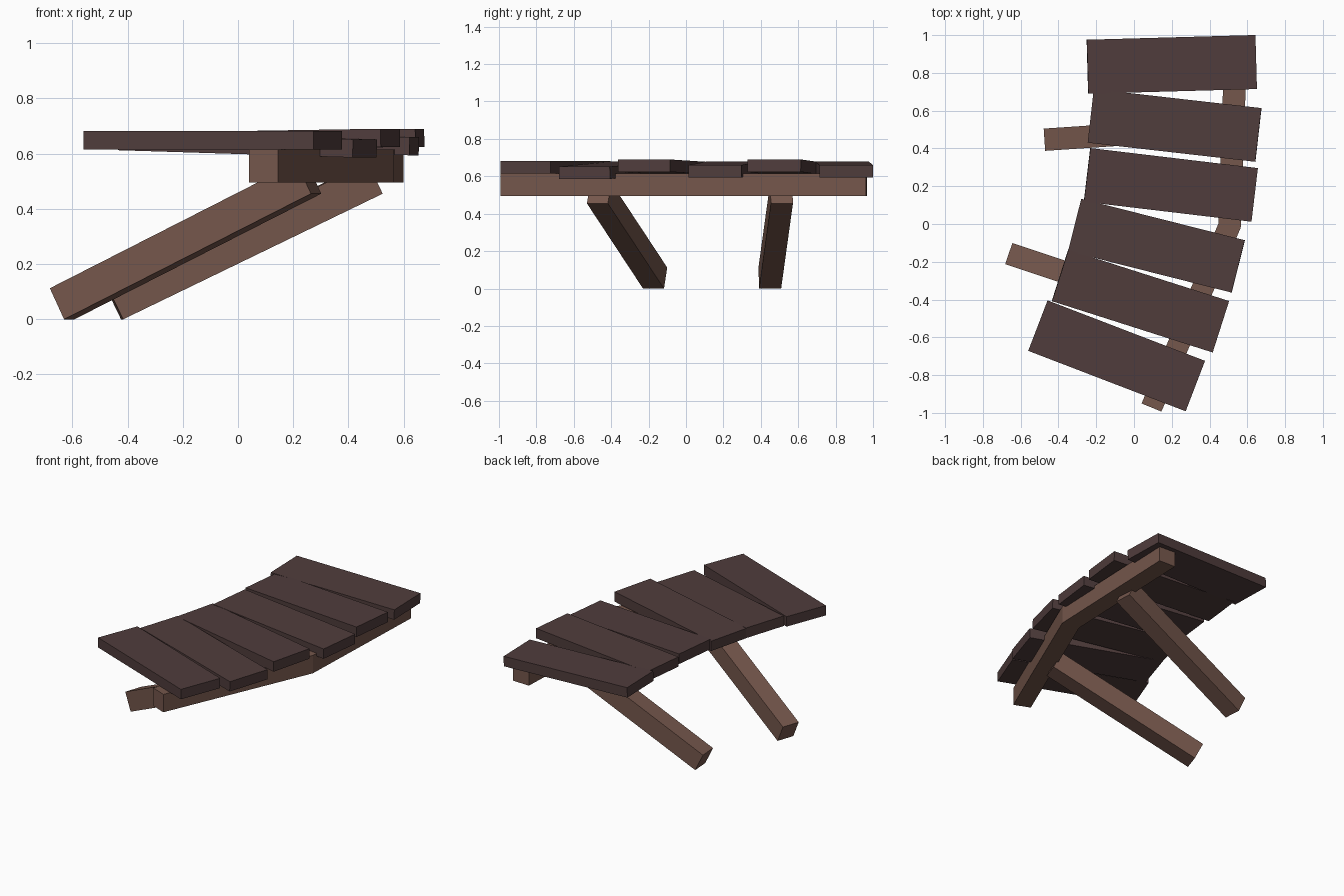
import bpy, bmesh
from math import radians
from mathutils import Vector, Matrix, Euler

cube = bpy.data.objects.get("Cube")
if cube:
    bpy.data.objects.remove(cube, do_unlink=True)


def make_material(name, rgb):
    mat = bpy.data.materials.new(name)
    mat.use_nodes = True
    color = (*rgb, 1)
    mat.diffuse_color = color
    mat.node_tree.nodes["Principled BSDF"].inputs["Base Color"].default_value = color
    return mat


dark_wood = make_material("dark plank wood", (0.08, 0.046, 0.045))
light_wood = make_material("light support wood", (0.178, 0.095, 0.072))


def finish(name, bm, mat):
    bmesh.ops.recalc_face_normals(bm, faces=bm.faces)
    mesh = bpy.data.meshes.new(name)
    bm.to_mesh(mesh)
    bm.free()
    mesh.materials.append(mat)
    obj = bpy.data.objects.new(name, mesh)
    bpy.context.collection.objects.link(obj)
    return obj


def box(name, center, size, rotation, mat):
    bm = bmesh.new()
    bmesh.ops.create_cube(bm, size=1)
    turn = rotation.to_matrix().to_4x4()
    bm.transform(Matrix.Translation(center) @ turn @ Matrix.Diagonal((*size, 1)))
    return finish(name, bm, mat)


# Planks fanned along the bend: centre x, y, z, yaw and tilt in degrees
PLANKS = [
    (0.20, 0.845, 0.637, 1.6, 1.3),
    (0.215, 0.522, 0.650, -6.5, -0.9),
    (0.195, 0.207, 0.637, -6.8, 1.3),
    (0.119, -0.115, 0.650, -14.2, -0.9),
    (0.034, -0.408, 0.632, -17.7, 1.7),
    (-0.092, -0.698, 0.648, -21.0, 0),
]
for i, (x, y, z, yaw, tilt) in enumerate(PLANKS):
    box(f"plank_{i + 1}", (x, y, z), (0.893, 0.286, 0.066),
        Euler((0, radians(tilt), radians(yaw))), dark_wood)

# Bent beam under the outer ends of the planks
outline = [(0.04, -0.95), (0.145, -0.993), (0.565, -0.02),
           (0.60, 0.963), (0.48, 0.967), (0.446, 0.0)]
bm = bmesh.new()
low, high = ([bm.verts.new((x, y, z)) for x, y in outline] for z in (0.495, 0.614))
for i in range(len(outline)):
    j = (i + 1) % len(outline)
    bm.faces.new((low[i], low[j], high[j], high[i]))
for ring in (low, high):
    # Split each cap at the bend
    bm.faces.new((ring[0], ring[1], ring[2], ring[5]))
    bm.faces.new((ring[5], ring[2], ring[3], ring[4]))
finish("support_beam", bm, light_wood)


# Slanted braces from the ground up into the beam
def brace(name, foot, head):
    foot, head = Vector(foot), Vector(head)
    along = head - foot
    yaw = Vector((1, 0)).angle_signed(along.xy) * -1
    pitch = -along.angle(Vector((along.x, along.y, 0)))
    box(name, (foot + head) / 2, (along.length, 0.118, 0.125),
        Euler((0, pitch, yaw)), light_wood)


brace("front_brace", (-0.637, -0.165, 0.056), (0.257, -0.465, 0.511))
brace("back_brace", (-0.447, 0.448, 0.056), (0.493, 0.511, 0.511))
